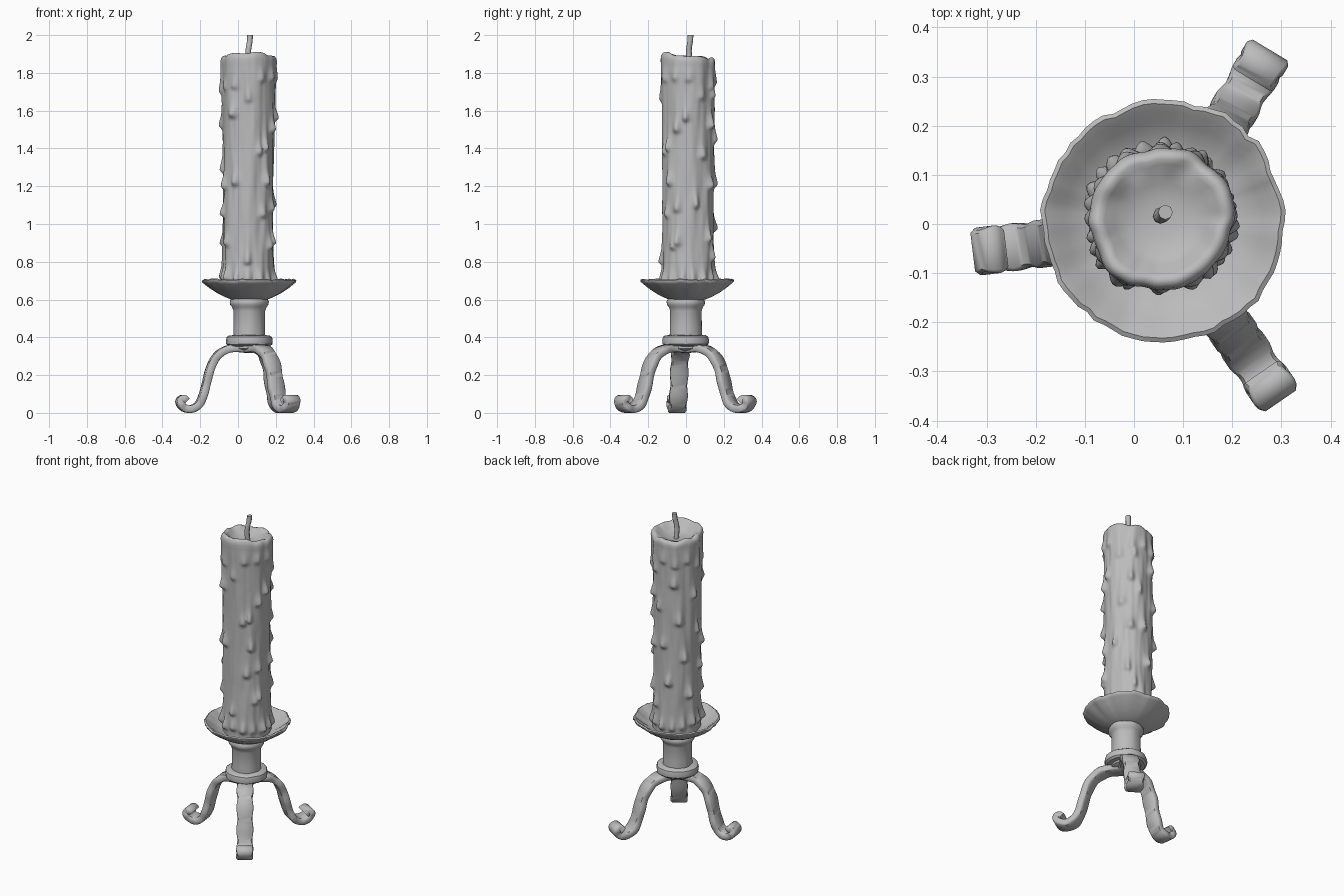
import bpy, bmesh, random
from math import sin, cos, pi, radians, exp, acos, asin
from mathutils import Vector, noise

if "Cube" in bpy.data.objects:
    bpy.data.objects.remove(bpy.data.objects["Cube"])
random.seed(4)

grey = bpy.data.materials.new("plain_grey")
grey.use_nodes = True
grey.diffuse_color = (0.5, 0.5, 0.5, 1)
grey.node_tree.nodes["Principled BSDF"].inputs["Base Color"].default_value = (0.5, 0.5, 0.5, 1)


def finish(name, bm, angle=40):
    bmesh.ops.recalc_face_normals(bm, faces=bm.faces)
    mesh = bpy.data.meshes.new(name)
    bm.to_mesh(mesh)
    bm.free()
    obj = bpy.data.objects.new(name, mesh)
    bpy.context.collection.objects.link(obj)
    mesh.materials.append(grey)
    bpy.ops.object.select_all(action='DESELECT')
    obj.select_set(True)
    bpy.context.view_layer.objects.active = obj
    bpy.ops.object.shade_smooth_by_angle(angle=radians(angle))
    return obj


def skin(bm, loops, closed_ends=True):
    """Bridge matching vertex loops with quads."""
    n = len(loops[0])
    for a, b in zip(loops, loops[1:]):
        for i in range(n):
            bm.faces.new((a[i], a[(i + 1) % n], b[(i + 1) % n], b[i]))
    if closed_ends:
        bm.faces.new(loops[0])
        bm.faces.new(loops[-1])


def lathe(name, profile, segs, centre, warp=lambda r, z, a: (r, z), angle=40):
    bm = bmesh.new()
    loops = []
    for r, z in profile:
        loop = []
        for i in range(segs):
            a = 2 * pi * i / segs
            rr, zz = warp(r, z, a)
            loop.append(bm.verts.new((centre[0] + rr * cos(a), centre[1] + rr * sin(a), zz)))
        loops.append(loop)
    skin(bm, loops)
    return finish(name, bm, angle)


def wobble(a, z, freq, seed=0):
    return noise.noise(Vector((cos(a) * freq, sin(a) * freq, z + seed)))


# Wax drips: (angle, height of the bulb, length, half width, bulge)
front = [(-.03, 1.58), (-.07, .9), (.19, .9), (.19, 1.08), (.19, 1.5), (.12, 1.38),
         (.16, 1.22), (-.02, 1.22), (-.08, 1.2), (.05, .8)]
side = [(0, 1.56), (.06, 1.1), (-.07, .88), (.1, 1.36), (-.1, 1.4), (.14, 1.52),
        (.14, 1.2), (.13, .92), (-.11, 1.05)]
spots = [(-acos((x - .055) / .15), z) for x, z in front]
spots += [(asin((y - .015) / .15), z) for y, z in side]
spots += [(radians(65 + 13 * (i * 7 % 11)), .82 + .078 * i) for i in range(12)]
spots += [(radians(i * 26 + 9), .69 + random.uniform(0, .03)) for i in range(14)]
drips = [(a, z, random.uniform(.12, .26), random.uniform(.016, .022),
          random.uniform(.018, .029)) for a, z in spots]
drips += [(radians(i * 30), random.uniform(1.62, 1.78), .3, .02, .014) for i in range(12)]


def wax(r, z, a):
    if r < .1:
        return r, z
    bump = 0
    for da, dz, length, width, high in drips:
        across = ((a - da + pi) % (2 * pi) - pi) * .14 / width
        if abs(across) > 3:
            continue
        t = z - dz
        if t < 0:
            along = exp(-(t / .017) ** 2)
        else:
            along = .35 * max(0, 1 - t / length) + .65 * exp(-(t / .045) ** 2)
        bump = max(bump, high * along * exp(-across ** 2))
    ripple = .009 * wobble(a, z * 1.3, 2.2) + .004 * wobble(a, z * 5, 5, 9)
    rim = max(0, min(1, (z - 1.8) / .08))
    lift = rim * (.018 * wobble(a, 0, 1.8, 3) - .012 * sin(a))
    return r + ripple + bump * (1 - .7 * rim), z + lift


body = [(.134 + .008 * max(0, (z - .64) / 1.2) ** 3, z)
        for z in [.64 + 1.2 * i / 130 for i in range(131)]]
lip = [(.144, 1.86), (.141, 1.876), (.133, 1.887), (.122, 1.889), (.111, 1.882), (.095, 1.866),
       (.07, 1.852), (.04, 1.845), (.012, 1.843)]
lathe("candle", body + lip, 120, (.055, .012), wax, 60)


# Hammered drip dish with a ragged rim
def ragged(r, z, a):
    k = max(0, (r - .12) / .12)
    return (r + k * (.009 * wobble(a, 0, 4, 2) + .006 * wobble(a, 0, 11)),
            z + k * (.008 * wobble(a, 0, 3, 7) + .007 * wobble(a, 0, 9, 5)))


dish = [(.05, .59), (.09, .598), (.13, .614), (.17, .636), (.21, .664), (.234, .684),
        (.246, .694), (.247, .703), (.238, .708), (.222, .698), (.2, .679), (.17, .66),
        (.13, .645), (.04, .64)]
lathe("drip_dish", dish, 72, (.06, .006), ragged, 45)

# Stem with flared top and faceted collar
stem = [(.05, .325), (.085, .34), (.086, .4), (.084, .45), (.083, .54), (.09, .56), (.1, .572),
        (.102, .59), (.09, .61)]
lathe("stem", stem, 32, (.06, 0), lambda r, z, a: (r + .004 * wobble(a, z * 4, 2), z))
collar = [(.07, .352), (.11, .354), (.122, .364), (.124, .385), (.12, .402), (.108, .41),
          (.08, .412)]
lathe("collar", collar, 20, (.06, -.002),
      lambda r, z, a: (r + .007 * wobble(a, 0, 4, 1), z + .004 * wobble(a, z, 3, 6)), 30)


# Bent strap legs ending in an upturned scroll
PATH = [(.01, .338), (.09, .342), (.145, .328), (.19, .293), (.222, .235), (.242, .165),
        (.262, .095), (.29, .042), (.335, .02), (.378, .03), (.397, .06), (.378, .076),
        (.36, .062)]


def spline(points, steps=4):
    pts = [Vector(p) for p in points]
    pts = [2 * pts[0] - pts[1]] + pts + [2 * pts[-1] - pts[-2]]
    out = []
    for a, b, c, d in zip(pts, pts[1:], pts[2:], pts[3:]):
        for i in range(steps):
            t = i / steps
            out.append(.5 * (2 * b + (c - a) * t + (2 * a - 5 * b + 4 * c - d) * t * t
                             + (3 * b - a - 3 * c + d) * t ** 3))
    return out + [pts[-2]]


def leg(name, degrees, reach):
    a = radians(degrees)
    out, across = Vector((cos(a), sin(a), 0)), Vector((-sin(a), cos(a), 0))
    path = spline([(r * reach, z) for r, z in PATH])
    bm = bmesh.new()
    loops = []
    for i, p in enumerate(path):
        d = (path[min(i + 1, len(path) - 1)] - path[max(i - 1, 0)]).normalized()
        half = .046 + .003 * sin(i * .9 + degrees)
        thick = .02
        loop = []
        for u, v in ((-1, -.6), (-.85, -1), (.85, -1), (1, -.6),
                     (1, .6), (.85, 1), (-.85, 1), (-1, .6)):
            q = p + Vector((-d.y, d.x)) * v * thick
            loop.append(bm.verts.new(Vector((.058, -.01, 0)) + out * q.x
                                     + across * u * half + Vector((0, 0, q.y))))
        loops.append(loop)
    skin(bm, loops)
    finish(name, bm, 50)


leg("right_leg", 187, .93)
leg("back_left_leg", 59, 1.02)
leg("front_left_leg", -55.5, 1.02)

# Bent wick
bm = bmesh.new()
wick = spline([(.055, .02, 1.83), (.053, .016, 1.89), (.056, .016, 1.93), (.062, .022, 1.965),
               (.064, .024, 2.0)], 3)
skin(bm, [[bm.verts.new(p + Vector((.015 * cos(k * pi / 4), .015 * sin(k * pi / 4), 0)))
           for k in range(8)] for p in wick])
finish("wick", bm, 50)
